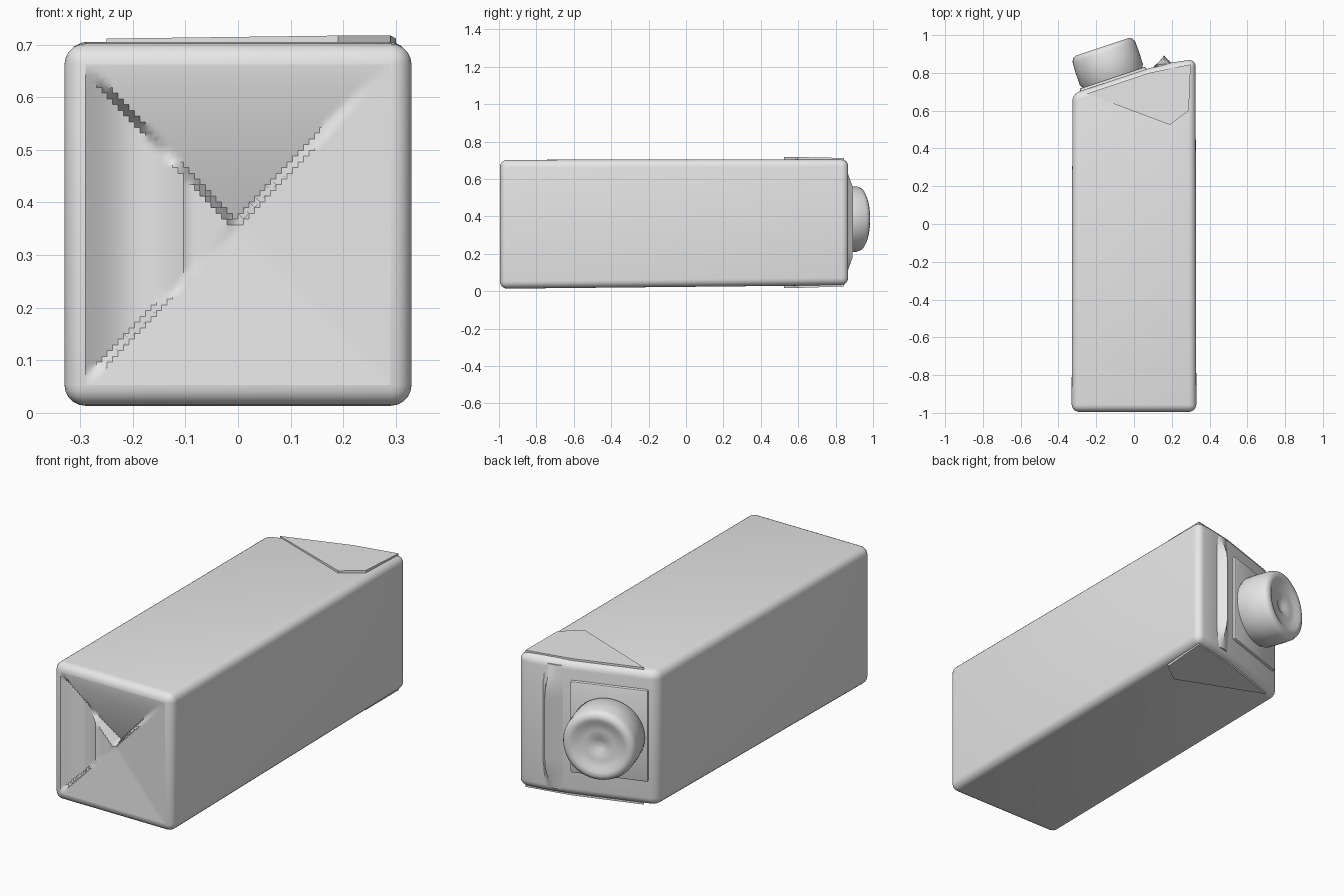
import bpy, bmesh, math
from mathutils import Matrix, Vector

cube = bpy.data.objects.get("Cube")
if cube:
    bpy.data.objects.remove(cube, do_unlink=True)

grey = bpy.data.materials.new("plain_grey")
grey.use_nodes = True
grey.diffuse_color = (0.8, 0.8, 0.8, 1)
grey.node_tree.nodes["Principled BSDF"].inputs["Base Color"].default_value = (0.8, 0.8, 0.8, 1)


def finish(bm, name, angle=40):
    """Turn a bmesh into a smooth shaded object."""
    bmesh.ops.recalc_face_normals(bm, faces=bm.faces)
    mesh = bpy.data.meshes.new(name)
    bm.to_mesh(mesh)
    bm.free()
    mesh.materials.append(grey)
    ob = bpy.data.objects.new(name, mesh)
    bpy.context.collection.objects.link(ob)
    bpy.ops.object.select_all(action="DESELECT")
    ob.select_set(True)
    bpy.context.view_layer.objects.active = ob
    bpy.ops.object.shade_smooth_by_angle(angle=math.radians(angle))
    return ob


def prism(plan, low, high):
    """Extrude an x, y outline between two heights, each a function of x and y."""
    bm = bmesh.new()
    bottom = [bm.verts.new((x, y, low(x, y))) for x, y in plan]
    top = [bm.verts.new((x, y, high(x, y))) for x, y in plan]
    bm.faces.new(bottom[::-1])
    bm.faces.new(top)
    n = len(plan)
    for i in range(n):
        j = (i + 1) % n
        bm.faces.new((bottom[i], bottom[j], top[j], top[i]))
    bm.normal_update()
    return bm


def soften(bm, offset, segments):
    edges = [e for e in bm.edges if e.calc_face_angle(0) > 0.4]
    bmesh.ops.bevel(bm, geom=edges, offset=offset, segments=segments,
                    profile=0.5, affect="EDGES")
    bm.normal_update()


def floor(x, y):
    return 0.013 + 0.01 * (y + 1)


def roof(x, y):
    return 0.702 + 0.002 * (y + 1)


# Carton body with a sloping far end; its near end is left open
outline = [(-0.33, -0.995), (0.33, -0.995), (0.326, 0.873),
           (0.2, 0.855), (0.08, 0.825), (-0.326, 0.69)]
bm = prism(outline, floor, roof)
soften(bm, 0.04, 5)
end = max((f for f in bm.faces if f.normal.y < -0.99), key=lambda f: f.calc_area())
xs = [v.co.x for v in end.verts]
zs = [v.co.z for v in end.verts]
bmesh.ops.delete(bm, geom=[end], context="FACES_ONLY")
finish(bm, "carton_body")


# Folded base: four flaps meeting near the middle
def fold_depth(u, v):
    inner = 1 - max(abs(u), abs(v))
    if v > abs(u):
        return 0.085 * inner ** 1.4
    if -u > abs(v):
        if inner < 0.66:
            return 0.05 * math.sin(math.pi * inner / 0.7)
        return 0.018
    return 0.022 * inner


half_x, half_z = (max(xs) - min(xs)) / 2, (max(zs) - min(zs)) / 2
mid_x, mid_z = (max(xs) + min(xs)) / 2, (max(zs) + min(zs)) / 2
bm = bmesh.new()
bmesh.ops.create_grid(bm, x_segments=56, y_segments=56, size=1)
for v in bm.verts:
    a, b = v.co.x, v.co.y
    v.co = (mid_x + a * half_x, -0.995 + fold_depth(a, b), mid_z + b * half_z)
base = finish(bm, "folded_base", 50)
if base.data.polygons[0].normal.y > 0:
    base.data.flip_normals()

# Triangular folded ears on the upper and lower sides of the sloping end
ear = [(-0.25, 0.69), (0.19, 0.525), (0.29, 0.6), (0.3, 0.845), (0.08, 0.8)]


def raised(x, y):
    return 0.012 if y < 0.65 and x > 0 else 0.006


for name, inside, outside in (
        ("upper_ear", lambda x, y: roof(x, y) - 0.03, lambda x, y: roof(x, y) + raised(x, y)),
        ("lower_ear", lambda x, y: floor(x, y) - raised(x, y), lambda x, y: floor(x, y) + 0.03)):
    bm = prism(ear, inside, outside)
    bmesh.ops.triangulate(bm, faces=[f for f in bm.faces if len(f.verts) > 4])
    finish(bm, name, 30)

# Sealed seam standing up across the sloping end, tapering at both tips
bm = bmesh.new()
rings = []
steps = 16
for i in range(steps + 1):
    t = i / steps
    rise = 0.045 * min(1, 5 * t, 5 * (1 - t)) + 0.005
    z = 0.06 + 0.62 * t
    rings.append([bm.verts.new(p) for p in (
        (0.09, 0.82, z), (0.135, 0.842 + 0.4 * rise, z), (0.16, 0.842 + rise, z),
        (0.178, 0.845 + 0.5 * rise, z), (0.205, 0.845, z))])
for r, s in zip(rings, rings[1:]):
    for k in range(5):
        m = (k + 1) % 5
        bm.faces.new((r[k], r[m], s[m], s[k]))
bm.faces.new(rings[0])
bm.faces.new(rings[-1])
finish(bm, "end_seam")

# Frame on the sloping end, used for the spout pad and the cap
axis = Vector((-0.316, 0.949, 0)).normalized()
side = Vector((axis.y, -axis.x, 0))
up = Vector((0, 0, 1))
spout = Matrix((side, up, axis)).transposed().to_4x4()
spout.translation = (-0.11, 0.762, 0.385)

# Low square pad under the cap
bm = bmesh.new()
bmesh.ops.create_cube(bm, size=1)
bmesh.ops.scale(bm, vec=(0.37, 0.46, 0.028), verts=bm.verts)
soften(bm, 0.01, 2)
bm.transform(spout)
finish(bm, "spout_pad")

# Round screw cap with a dished top, turned from a profile
profile = [(0.165, -0.02), (0.167, 0.015), (0.176, 0.03), (0.177, 0.1), (0.175, 0.155),
           (0.167, 0.175), (0.15, 0.185), (0.13, 0.183), (0.11, 0.172), (0.075, 0.167),
           (0.045, 0.166), (0.025, 0.155), (0, 0.152)]
bm = bmesh.new()
points = [bm.verts.new((r, 0, h)) for r, h in profile]
edges = [bm.edges.new(pair) for pair in zip(points, points[1:])]
bmesh.ops.spin(bm, geom=points + edges, cent=(0, 0, 0), axis=(0, 0, 1),
               angle=2 * math.pi, steps=48)
bmesh.ops.remove_doubles(bm, verts=bm.verts, dist=0.0005)
bm.transform(spout)
cap = finish(bm, "screw_cap", 50)
top = max(cap.data.polygons, key=lambda p: p.center.y)
if top.normal.dot(axis) < 0:
    cap.data.flip_normals()
